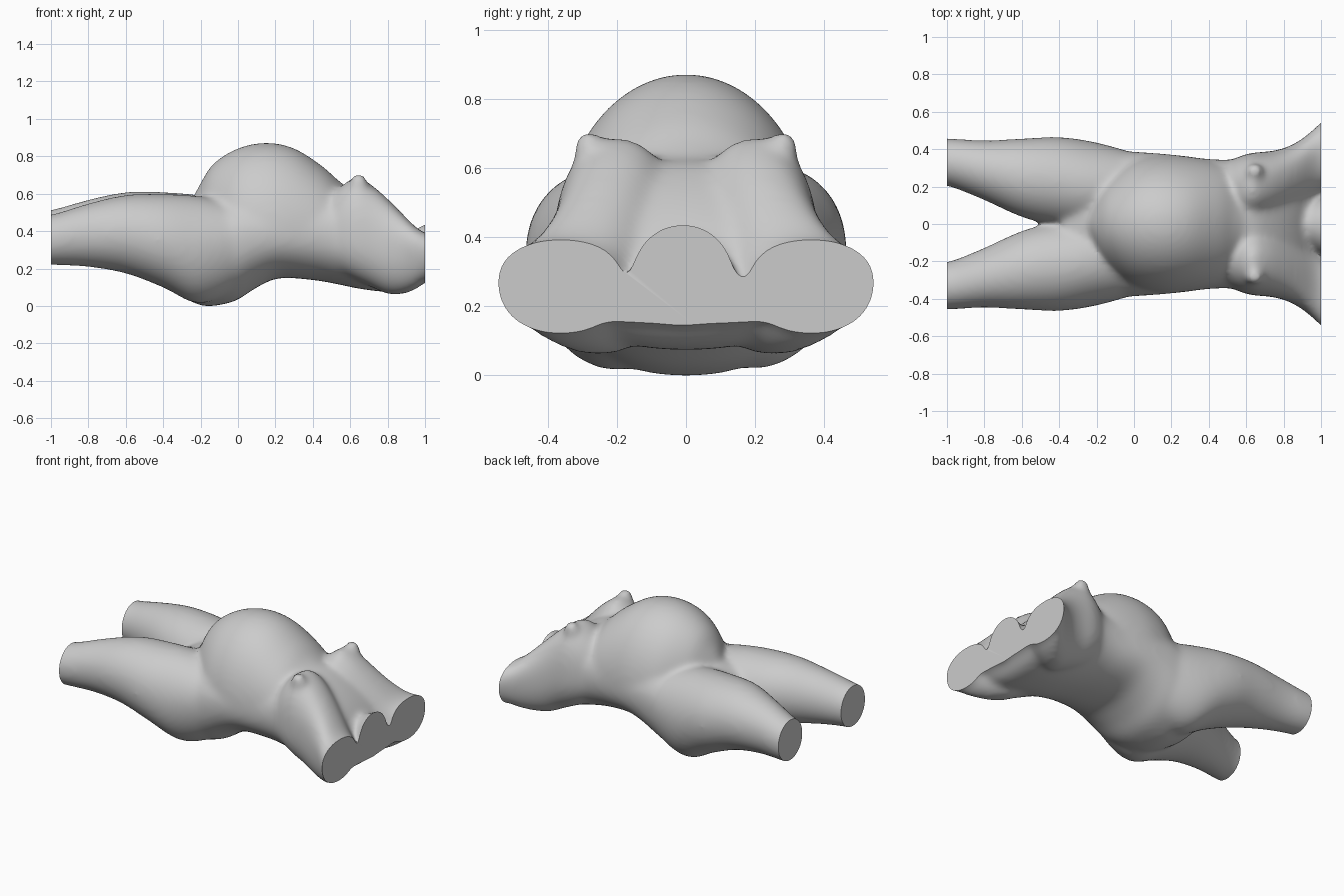
import bpy, bmesh
from math import sin, cos, pi, copysign
from mathutils import Vector, Matrix

cube = bpy.data.objects.get("Cube")
if cube:
    bpy.data.objects.remove(cube, do_unlink=True)

SIDES = 48
bm = bmesh.new()


def spline(points, steps=4):
    """Smooth path through the section values."""
    pts = [Vector(p) for p in points]
    out = []
    for i in range(len(pts) - 1):
        a, b = pts[max(i - 1, 0)], pts[i]
        c, d = pts[i + 1], pts[min(i + 2, len(pts) - 1)]
        for k in range(steps):
            t = k / steps
            out.append(b + (c - a) * (t / 2)
                       + (a * 2 - b * 5 + c * 4 - d) * (t * t / 2)
                       + (b * 3 - a - c * 3 + d) * (t ** 3 / 2))
    return out + [pts[-1]]


def loft(sections, side=1, power=1.0, lift=0.0):
    """Closed tube along x; each section is x, y, z, half width, rise, drop."""
    rings = []
    for x, y, z, width, rise, drop in spline(sections):
        ring = []
        for i in range(SIDES):
            a = 2 * pi * i / SIDES
            c, s = cos(a), sin(a)
            c, s = copysign(abs(c) ** power, c), copysign(abs(s) ** power, s)
            height = z + (rise if s > 0 else drop) * s - lift * min(x, 0)
            ring.append(bm.verts.new((x, side * (y + width * c), height)))
        rings.append(ring)
    for r, q in zip(rings, rings[1:]):
        for i in range(SIDES):
            j = (i + 1) % SIDES
            bm.faces.new((r[i], r[j], q[j], q[i]))
    bm.faces.new(rings[0][::-1])
    bm.faces.new(rings[-1])


# Trunk
loft([(-0.38, 0, 0.31, 0.24, 0.20, 0.20), (-0.28, 0, 0.31, 0.31, 0.25, 0.265),
      (-0.18, 0, 0.32, 0.36, 0.27, 0.315), (-0.08, 0, 0.34, 0.385, 0.27, 0.325),
      (0.0, 0, 0.36, 0.387, 0.27, 0.32), (0.1, 0, 0.38, 0.38, 0.25, 0.275),
      (0.22, 0, 0.39, 0.37, 0.25, 0.235), (0.4, 0, 0.39, 0.348, 0.25, 0.245),
      (0.52, 0, 0.38, 0.345, 0.26, 0.255), (0.64, 0, 0.36, 0.355, 0.265, 0.26),
      (0.75, 0, 0.32, 0.365, 0.24, 0.235), (0.85, 0, 0.28, 0.37, 0.19, 0.2),
      (0.93, 0, 0.25, 0.38, 0.12, 0.15), (1.0, 0, 0.23, 0.40, 0.05, 0.07),
      (1.08, 0, 0.23, 0.42, 0.04, 0.06)], power=0.9)

# Rounded abdomen, flowing into the flanks
loft([(-0.25, 0, 0.40, 0.06, 0.17, 0.1), (-0.2, 0, 0.40, 0.165, 0.265, 0.1),
      (-0.13, 0, 0.40, 0.25, 0.37, 0.15), (0.0, 0, 0.40, 0.34, 0.45, 0.2),
      (0.15, 0, 0.40, 0.37, 0.48, 0.2), (0.3, 0, 0.40, 0.36, 0.45, 0.2),
      (0.45, 0, 0.40, 0.33, 0.355, 0.2), (0.54, 0, 0.39, 0.29, 0.285, 0.2),
      (0.62, 0, 0.38, 0.22, 0.24, 0.15)])

# Legs with hips, and chest flowing into the shoulders
for side, lift in ((-1, 0.0), (1, 0.025)):
    loft([(-1.08, 0.335, 0.35, 0.125, 0.135, 0.125), (-0.98, 0.328, 0.36, 0.13, 0.14, 0.135),
          (-0.8, 0.287, 0.385, 0.16, 0.17, 0.17), (-0.6, 0.247, 0.39, 0.21, 0.21, 0.21),
          (-0.4, 0.225, 0.355, 0.24, 0.25, 0.25), (-0.22, 0.2, 0.32, 0.24, 0.275, 0.3),
          (-0.05, 0.19, 0.34, 0.205, 0.22, 0.27), (0.08, 0.18, 0.37, 0.17, 0.15, 0.19),
          (0.2, 0.18, 0.39, 0.12, 0.1, 0.1)], side, lift=lift)
    loft([(0.44, 0.18, 0.38, 0.10, 0.16, 0.15), (0.52, 0.19, 0.38, 0.15, 0.235, 0.18),
          (0.58, 0.197, 0.38, 0.17, 0.29, 0.21), (0.64, 0.2, 0.37, 0.182, 0.325, 0.23),
          (0.72, 0.21, 0.35, 0.178, 0.3, 0.245), (0.8, 0.235, 0.32, 0.17, 0.26, 0.25),
          (0.88, 0.275, 0.29, 0.168, 0.21, 0.22), (0.95, 0.325, 0.28, 0.172, 0.15, 0.185),
          (1.0, 0.365, 0.28, 0.18, 0.118, 0.15), (1.08, 0.43, 0.28, 0.20, 0.1, 0.13)],
         side, power=0.88)
    bmesh.ops.create_uvsphere(
        bm, u_segments=20, v_segments=12, radius=1,
        matrix=Matrix.Translation((0.645, side * 0.282, 0.655)) @ Matrix.Diagonal((0.05, 0.045, 0.065, 1)))

# Base of the neck
loft([(0.82, 0, 0.28, 0.08, 0.12, 0.1), (0.93, 0, 0.29, 0.11, 0.12, 0.12),
      (1.0, -0.01, 0.30, 0.145, 0.145, 0.145), (1.08, -0.01, 0.31, 0.165, 0.16, 0.15)])

bmesh.ops.recalc_face_normals(bm, faces=bm.faces)
rough = bpy.data.meshes.new("rough_body")
bm.to_mesh(rough)
bm.free()
body = bpy.data.objects.new("torso_body", rough)
bpy.context.collection.objects.link(body)

# Fuse the parts into one soft skin
remesh = body.modifiers.new("fuse", 'REMESH')
remesh.mode = 'VOXEL'
remesh.voxel_size = 0.015
soften = body.modifiers.new("soften", 'SMOOTH')
soften.factor = 0.5
soften.iterations = 24
bpy.context.view_layer.update()
graph = bpy.context.evaluated_depsgraph_get()
skin = bpy.data.meshes.new_from_object(body.evaluated_get(graph))
body.modifiers.clear()
body.data = skin
bpy.data.meshes.remove(rough)

# Flat cut ends
bm = bmesh.new()
bm.from_mesh(skin)
for end in (-1, 1):
    bmesh.ops.bisect_plane(bm, geom=bm.verts[:] + bm.edges[:] + bm.faces[:],
                           plane_co=(end, 0, 0), plane_no=(end, 0, 0), clear_outer=True)
    rim = [e for e in bm.edges if e.is_boundary and abs(e.verts[0].co.x - end) < 0.001]
    bmesh.ops.holes_fill(bm, edges=rim, sides=0)

# Rest on the floor
low = min(v.co.z for v in bm.verts)
bmesh.ops.translate(bm, verts=bm.verts, vec=(0, 0, -low))
bmesh.ops.recalc_face_normals(bm, faces=bm.faces)
bm.to_mesh(skin)
bm.free()

# Single grey finish
grey = bpy.data.materials.new("plain_grey")
grey.use_nodes = True
colour = (0.6, 0.6, 0.6, 1)
grey.diffuse_color = colour
grey.node_tree.nodes["Principled BSDF"].inputs["Base Color"].default_value = colour
skin.materials.clear()
skin.materials.append(grey)

bpy.ops.object.select_all(action='DESELECT')
body.select_set(True)
bpy.context.view_layer.objects.active = body
bpy.ops.object.shade_smooth_by_angle(angle=0.7)
